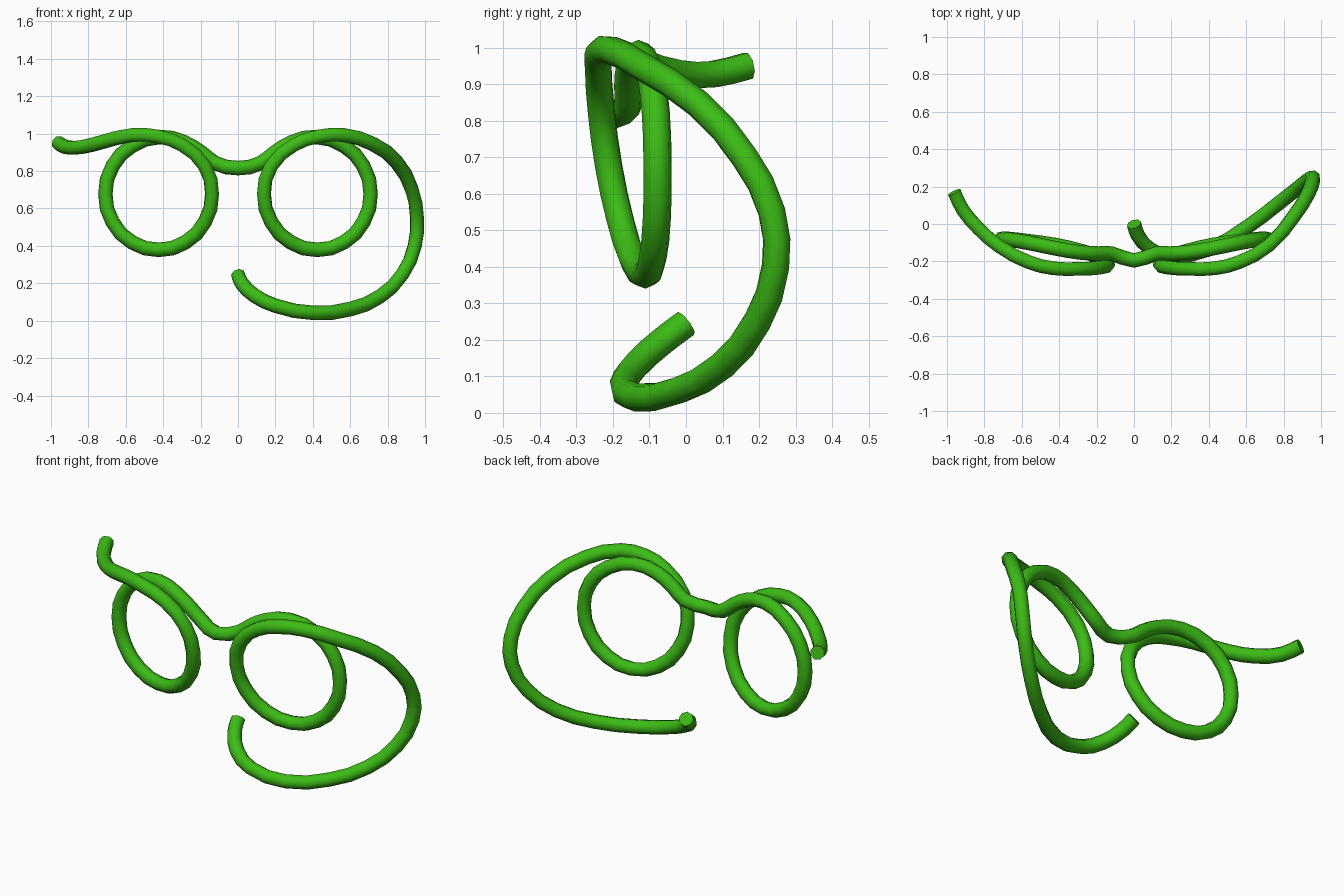
import bpy, math

if "Cube" in bpy.data.objects:
    bpy.data.objects.remove(bpy.data.objects["Cube"])

R = 0.039  # tube radius

green = bpy.data.materials.new("bright green")
green.diffuse_color = (0.045, 0.5, 0.008, 1)
green.use_nodes = True
green.node_tree.nodes["Principled BSDF"].inputs["Base Color"].default_value = green.diffuse_color

# mouth end, sweep under and around the right side, up to the brow
lead = [(0.0, 0.0, 0.245), (0.02, -0.06, 0.2), (0.09, -0.135, 0.133),
        (0.2, -0.17, 0.08), (0.4, -0.135, 0.042), (0.6, -0.02, 0.062),
        (0.76, 0.1, 0.13), (0.88, 0.195, 0.25), (0.945, 0.245, 0.4),
        (0.957, 0.235, 0.55), (0.93, 0.16, 0.7), (0.85, 0.035, 0.845),
        (0.72, -0.115, 0.945)]
brow = [(0.56, -0.205, 0.993)]

# lens loop: front strand runs down the inner side, back up the outer side
loop = [(0.43, -0.237, 0.985), (0.3, -0.24, 0.94)]
for a, y in ((150, -0.232), (180, -0.212), (210, -0.18), (240, -0.145),
             (270, -0.112), (300, -0.092), (330, -0.08), (360, -0.078),
             (390, -0.083), (420, -0.1)):
    t = math.radians(a)
    loop.append((0.424 + 0.285 * math.cos(t), y, 0.677 + 0.298 * math.sin(t)))
loop += [(0.42, -0.13, 0.982), (0.29, -0.152, 0.955), (0.19, -0.158, 0.895),
         (0.12, -0.158, 0.842)]
bridge = [(0.0, -0.195, 0.816)]

# left lens mirrors the right one, then the short free end
mirrored = [(-x, y, z) for x, y, z in reversed(brow + loop)]
tail = [(-0.72, -0.12, 0.957), (-0.83, -0.025, 0.929),
        (-0.915, 0.075, 0.927), (-0.961, 0.17, 0.95)]

points = lead + brow + loop + bridge + mirrored + tail

curve = bpy.data.curves.new("glasses_straw", 'CURVE')
curve.dimensions = '3D'
curve.bevel_depth = R
curve.bevel_resolution = 2
curve.resolution_u = 2
curve.use_fill_caps = True
curve.twist_mode = 'MINIMUM'
spline = curve.splines.new('BEZIER')
spline.bezier_points.add(len(points) - 1)
for bp, co in zip(spline.bezier_points, points):
    bp.co = co
    bp.handle_left_type = bp.handle_right_type = 'AUTO'
curve.materials.append(green)

straw = bpy.data.objects.new("glasses_straw", curve)
bpy.context.collection.objects.link(straw)
bpy.context.view_layer.objects.active = straw
straw.select_set(True)
bpy.ops.object.convert(target='MESH')
bpy.ops.object.shade_smooth_by_angle(angle=math.radians(50))
